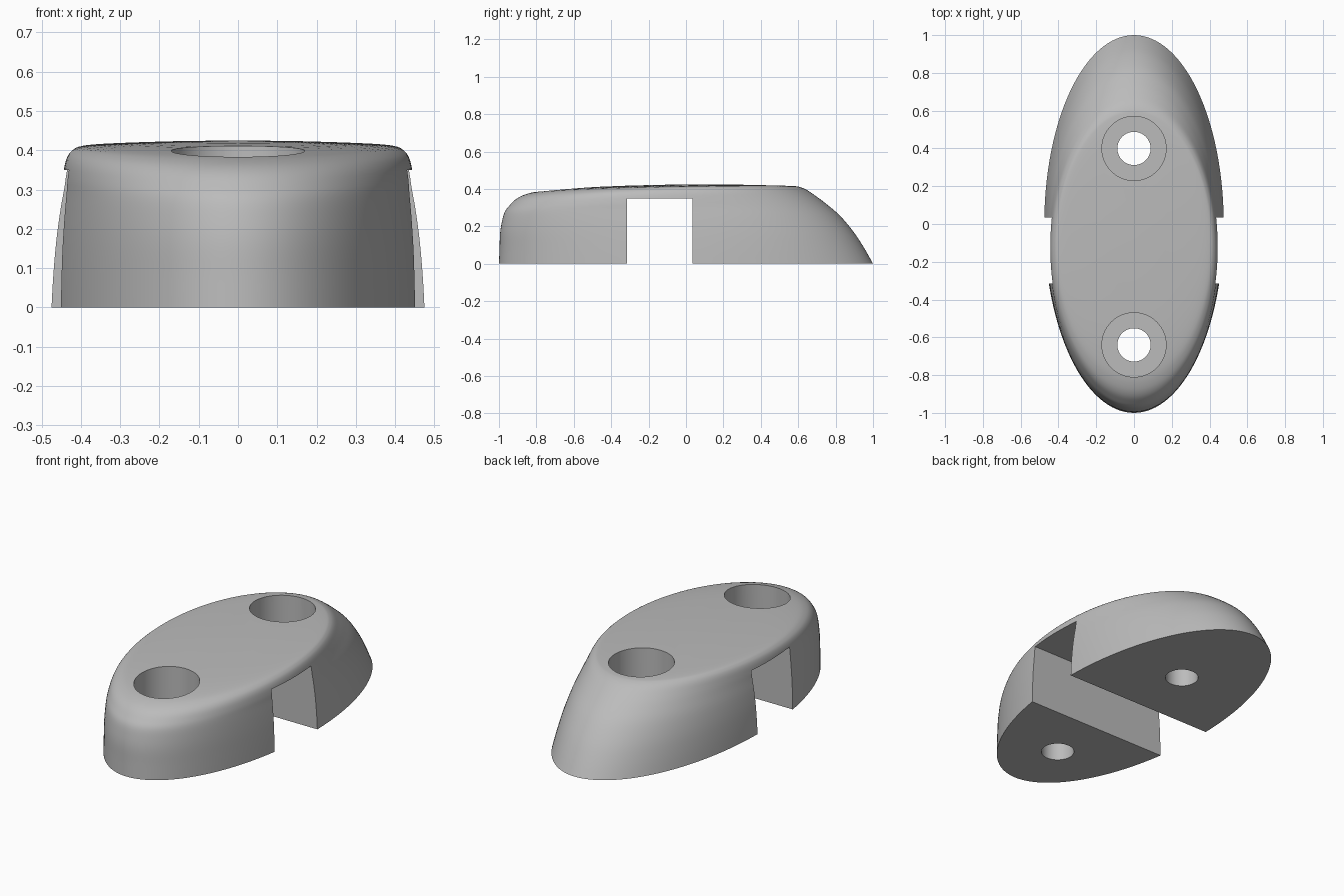
import bpy, bmesh, math

cube = bpy.data.objects.get("Cube")
if cube:
    bpy.data.objects.remove(cube, do_unlink=True)

grey = bpy.data.materials.new("matte_grey")
grey.use_nodes = True
colour = (0.5, 0.5, 0.5, 1)
grey.diffuse_color = colour
grey.node_tree.nodes["Principled BSDF"].inputs["Base Color"].default_value = colour

SEGMENTS = 128
STEPS = 4

# Outline levels: front y, front z, back y, back z, half width, bulge at the sides
LEVELS = [
    (-1, 0, 1, 0, .475, 0),
    (-.997, .08, .955, .08, .471, 0),
    (-.994, .16, .9, .165, .465, 0),
    (-.985, .22, .825, .255, .457, 0),
    (-.97, .275, .75, .32, .449, 0),
    (-.945, .31, .69, .365, .445, 0),
    (-.91, .345, .645, .395, .438, .004),
    (-.86, .37, .61, .41, .424, .007),
    (-.78, .388, .58, .415, .395, .009),
    (-.6, .405, .5, .42, .3, .005),
    (-.3, .418, .3, .424, .15, .002),
]


def spline(a, b, c, d, t):
    """Smooth blend from b to c."""
    return b + t * ((c - a) + t * ((2*a - 5*b + 4*c - d) + t * (3*(b - c) + d - a))) / 2


def smooth_levels():
    out = []
    last = len(LEVELS) - 1
    for i in range(last):
        four = [LEVELS[min(max(i + k, 0), last)] for k in (-1, 0, 1, 2)]
        out += [[spline(*v, s / STEPS) for v in zip(*four)] for s in range(STEPS)]
    return out + [LEVELS[-1]]


def new_object(name, bm):
    bmesh.ops.recalc_face_normals(bm, faces=bm.faces)
    mesh = bpy.data.meshes.new(name)
    bm.to_mesh(mesh)
    bm.free()
    mesh.materials.append(grey)
    ob = bpy.data.objects.new(name, mesh)
    bpy.context.collection.objects.link(ob)
    return ob


# Oval body lofted from the levels, with an upright front and a sloping back
bm = bmesh.new()
rings = []
for yf, zf, yb, zb, width, bulge in smooth_levels():
    ring = []
    for i in range(SEGMENTS):
        a = math.tau * i / SEGMENTS
        s = math.sin(a)
        z = (zf + zb) / 2 + s * (zb - zf) / 2 + bulge * (1 - s * s)
        ring.append(bm.verts.new((width * math.cos(a), (yf + yb) / 2 + s * (yb - yf) / 2, z)))
    rings.append(ring)
for low, high in zip(rings, rings[1:]):
    for i in range(SEGMENTS):
        j = (i + 1) % SEGMENTS
        bm.faces.new((low[i], low[j], high[j], high[i]))
bm.faces.new(rings[0][::-1])
peak = bm.verts.new((0, 0, .425))
for i in range(SEGMENTS):
    bm.faces.new((rings[-1][i], rings[-1][(i + 1) % SEGMENTS], peak))
body = new_object("clamp_body", bm)


def cut(cutter):
    """Subtract the cutter from the body and remove it."""
    cutter.hide_render = True
    mod = body.modifiers.new("cut", 'BOOLEAN')
    mod.operation = 'DIFFERENCE'
    mod.solver = 'EXACT'
    mod.object = cutter
    bpy.ops.object.modifier_apply(modifier=mod.name)
    bpy.data.objects.remove(cutter, do_unlink=True)


def cylinder(name, radius, y, bottom):
    bm = bmesh.new()
    bmesh.ops.create_cone(bm, cap_ends=True, segments=64, radius1=radius, radius2=radius, depth=1)
    bmesh.ops.translate(bm, vec=(0, y, bottom + .5), verts=bm.verts)
    return new_object(name, bm)


bpy.ops.object.select_all(action='DESELECT')
body.select_set(True)
bpy.context.view_layer.objects.active = body

# Cross slot underneath
bm = bmesh.new()
bmesh.ops.create_cube(bm, size=1)
bmesh.ops.scale(bm, vec=(2, .35, .7), verts=bm.verts)
bmesh.ops.translate(bm, vec=(0, -.14, 0), verts=bm.verts)
cut(new_object("slot_cutter", bm))

# Two counterbored screw holes
for y in (-.64, .4):
    cut(cylinder("counterbore_cutter", .17, y, .18))
    cut(cylinder("screw_hole_cutter", .088, y, -.3))

bpy.ops.object.shade_smooth_by_angle(angle=math.radians(30))
